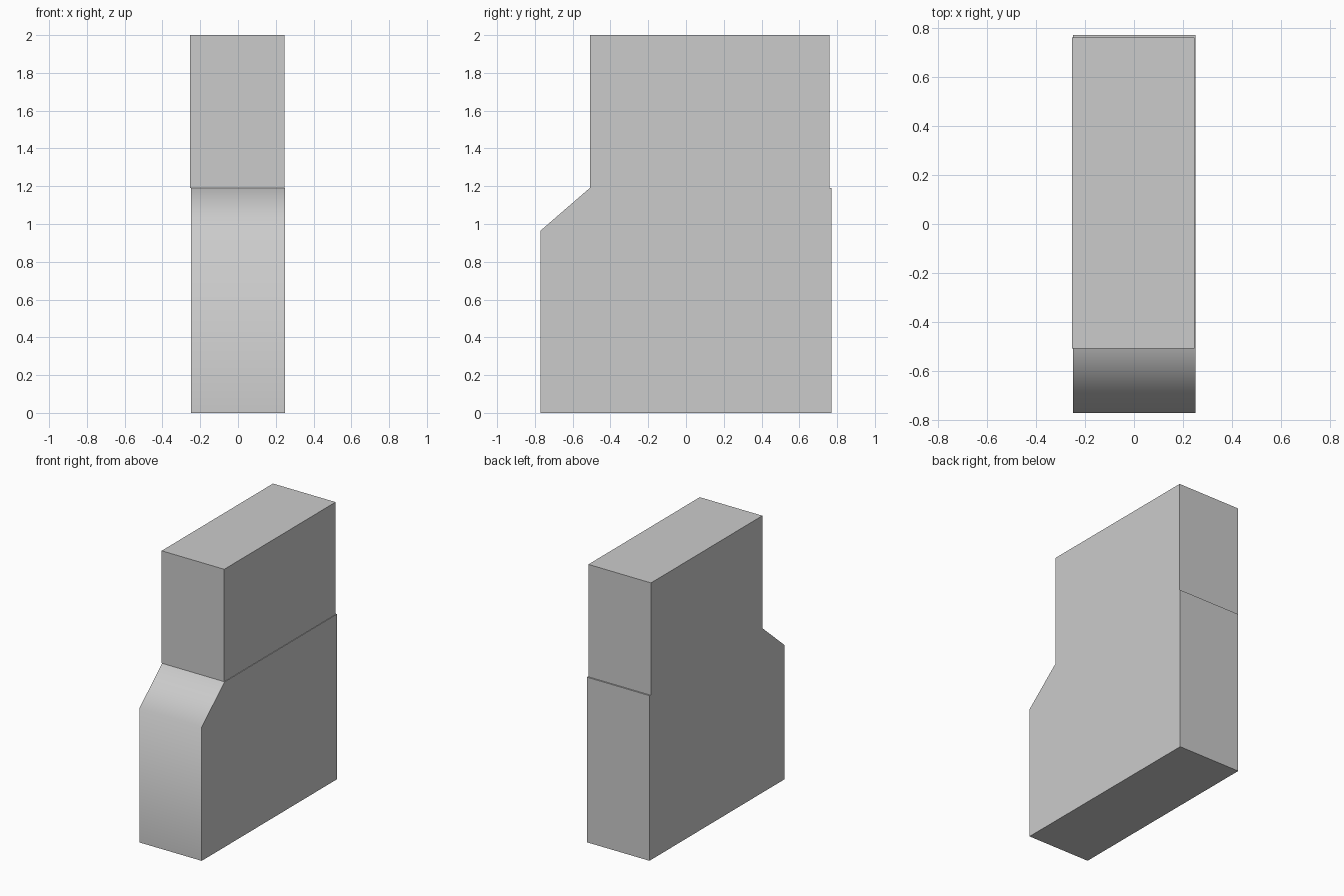
import bpy, bmesh, math

if "Cube" in bpy.data.objects:
    bpy.data.objects.remove(bpy.data.objects["Cube"])


def extrude_profile(name, profile, x0, x1):
    """Closed solid from a (y, z) side profile spanning x0..x1."""
    bm = bmesh.new()
    face = bm.faces.new([bm.verts.new((x0, y, z)) for y, z in profile])
    ext = bmesh.ops.extrude_face_region(bm, geom=[face])
    moved = [g for g in ext["geom"] if isinstance(g, bmesh.types.BMVert)]
    bmesh.ops.translate(bm, verts=moved, vec=(x1 - x0, 0, 0))
    bmesh.ops.recalc_face_normals(bm, faces=bm.faces)
    mesh = bpy.data.meshes.new(name)
    bm.to_mesh(mesh)
    bm.free()
    obj = bpy.data.objects.new(name, mesh)
    bpy.context.collection.objects.link(obj)
    return obj


# Lower body with a sloped front shoulder, softly shaded across the slope
lower = extrude_profile(
    "lower_body",
    [(-0.77, 0), (0.77, 0), (0.77, 1.19), (-0.51, 1.19), (-0.77, 0.965)],
    -0.248, 0.25)
bpy.context.view_layer.objects.active = lower
lower.select_set(True)
bpy.ops.object.shade_smooth_by_angle(angle=math.radians(60))

# Upper block, set slightly in from the back and shifted to the left
extrude_profile(
    "upper_block",
    [(-0.508, 1.19), (0.76, 1.19), (0.76, 2.0), (-0.508, 2.0)],
    -0.253, 0.246)
